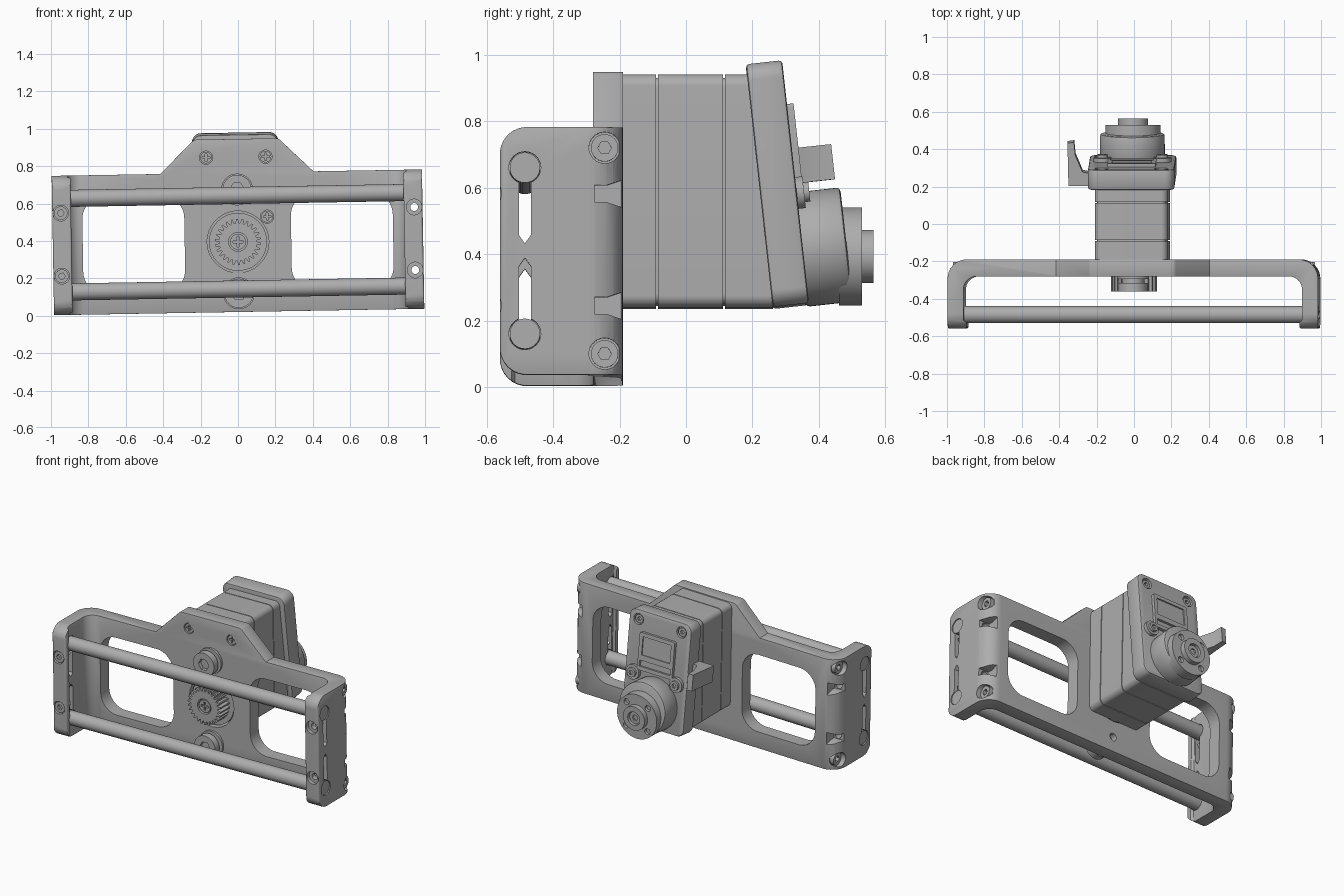
import bpy, math
from mathutils import Vector, Matrix

cube = bpy.data.objects.get("Cube")
if cube:
    bpy.data.objects.remove(cube, do_unlink=True)

grey = bpy.data.materials.new("machined_grey")
grey.use_nodes = True
grey.diffuse_color = (0.42, 0.42, 0.42, 1)
grey.node_tree.nodes["Principled BSDF"].inputs["Base Color"].default_value = (0.42, 0.42, 0.42, 1)
parts = []


def fillet(points, steps=8):
    """Round the corners of an outline given as (a, b, radius)."""
    out = []
    for i, (a, b, r) in enumerate(points):
        p = Vector((a, b))
        if r == 0:
            out.append(p)
            continue
        u = (Vector(points[i - 1][:2]) - p).normalized()
        v = (Vector(points[(i + 1) % len(points)][:2]) - p).normalized()
        half = u.angle(v) / 2
        c = p + (u + v).normalized() * r / math.sin(half)
        s, e = p + u * r / math.tan(half) - c, p + v * r / math.tan(half) - c
        out += [c + s.lerp(e, k / steps).normalized() * r for k in range(steps + 1)]
    return out


def rect(a0, a1, b0, b1, r=0.0):
    return fillet([(a0, b0, r), (a1, b0, r), (a1, b1, r), (a0, b1, r)])


def circle(a, b, r, n=40):
    return [(a + r * math.cos(math.tau * i / n), b + r * math.sin(math.tau * i / n)) for i in range(n)]


def prism(name, outline, axis, lo, hi, keep=True):
    """Extrude an outline along an axis; outlines use the other two axes in order."""
    def place(p, t):
        return {"x": (t, p[0], p[1]), "y": (p[0], t, p[1]), "z": (p[0], p[1], t)}[axis]
    n = len(outline)
    verts = [place(p, lo) for p in outline] + [place(p, hi) for p in outline]
    faces = [list(range(n)), list(range(2 * n - 1, n - 1, -1))]
    faces += [(i, i + n, (i + 1) % n + n, (i + 1) % n) for i in range(n)]
    mesh = bpy.data.meshes.new(name)
    mesh.from_pydata(verts, [], faces)
    mesh.materials.append(grey)
    obj = bpy.data.objects.new(name, mesh)
    bpy.context.collection.objects.link(obj)
    bpy.ops.object.select_all(action="DESELECT")
    bpy.context.view_layer.objects.active = obj
    obj.select_set(True)
    bpy.ops.object.mode_set(mode="EDIT")
    bpy.ops.mesh.select_all(action="SELECT")
    bpy.ops.mesh.normals_make_consistent(inside=False)
    bpy.ops.object.mode_set(mode="OBJECT")
    if keep:
        parts.append(obj)
    return obj


def apply(obj, kind, **settings):
    mod = obj.modifiers.new(kind, kind)
    for key, value in settings.items():
        setattr(mod, key, value)
    bpy.context.view_layer.objects.active = obj
    bpy.ops.object.modifier_apply(modifier=mod.name)


def combine(obj, outline, axis, lo, hi, operation="DIFFERENCE"):
    tool = prism("tool", outline, axis, lo, hi, keep=False)
    apply(obj, "BOOLEAN", operation=operation, object=tool, solver="EXACT")
    bpy.data.objects.remove(tool, do_unlink=True)


def bevel(obj, width, segments=2):
    apply(obj, "BEVEL", width=width, segments=segments, limit_method="ANGLE", angle_limit=math.radians(50))


def hex_screw(name, axis, a, b, r, lo, hi, depth):
    """Round head with a hexagonal socket; hi is the outer end."""
    head = prism(name, circle(a, b, r), axis, lo, hi)
    step = math.copysign(depth, hi - lo)
    combine(head, circle(a, b, r * 0.5, 6), axis, hi - step, hi + step)
    return head


def cross_screw(name, x, z, r, lo, hi):
    head = prism(name, circle(x, z, r, 28), "y", lo, hi)
    for w, h in ((0.65, 0.15), (0.15, 0.65)):
        combine(head, rect(x - r * w, x + r * w, z - r * h, z + r * h), "y", hi - 0.02, hi + 0.015)
    return head


# U-shaped bracket: top outline, trimmed by the rounded side outline
half = [(0.99, -0.19, 0.1), (0.99, -0.56, 0.012), (0.89, -0.56, 0.012),
        (0.89, -0.525, 0), (0.905, -0.515, 0), (0.905, -0.28, 0.07)]
outline = half + [(-x, y, r) for x, y, r in reversed(half)]
bracket = prism("bracket", fillet(outline), "z", 0.02, 0.765)
side = [(-0.56, 0.02, 0.08), (-0.18, 0.02, 0), (-0.18, 0.765, 0), (-0.56, 0.765, 0.08)]
combine(bracket, fillet(side), "x", -1.1, 1.1, "INTERSECT")
hump = [(-0.44, 0.735, 0), (0.44, 0.735, 0), (0.41, 0.765, 0), (0.225, 0.945, 0.03),
        (-0.225, 0.945, 0.03), (-0.41, 0.765, 0)]
combine(bracket, fillet(hump), "y", -0.28, -0.19, "UNION")
bevel(bracket, 0.008)

# Windows, gear opening and bolt holes in the bracket face
for s in (-1, 1):
    xs = sorted((s * 0.285, s * 0.83))
    combine(bracket, rect(*xs, 0.13, 0.65, 0.12), "y", -0.35, -0.1)
combine(bracket, circle(0, 0.395, 0.165, 56), "y", -0.35, -0.1)
combine(bracket, circle(0, 0.12, 0.025), "y", -0.23, -0.1)
face_screws = [(-0.163, 0.848), (0.155, 0.848), (0.158, 0.527)]
for x, z in face_screws:
    combine(bracket, circle(x, z, 0.035), "y", -0.35, -0.25)
    cross_screw("face_screw", x, z, 0.031, -0.24, -0.274)

# Keyhole slots through both end walls, with rods seated in the round ends
for z, tip in ((0.643, 0.44), (0.143, 0.346)):
    d = math.copysign(0.025, tip - z)
    combine(bracket, [(-0.503, z), (-0.467, z), (-0.467, tip), (-0.485, tip + d), (-0.503, tip)],
            "x", -1.1, 1.1)
    combine(bracket, circle(-0.485, z, 0.048), "x", -1.1, 1.1)
    prism("cross_rod", circle(-0.485, z, 0.0455), "x", -0.985, 0.985)

# Bolt holes, nut pockets and screws in the end walls
for s in (-1, 1):
    for z in (0.565, 0.228):
        combine(bracket, circle(s * 0.945, z, 0.042), "y", -0.6, -0.535)
        combine(bracket, circle(s * 0.945, z, 0.021, 24), "y", -0.6, -0.22)
        pocket = [(-0.275, z - 0.025), (-0.24, z - 0.025), (-0.18, z - 0.045),
                  (-0.18, z + 0.045), (-0.24, z + 0.025), (-0.275, z + 0.025)]
        combine(bracket, pocket, "x", s * 0.915, s * 1.1)
        if s < 0:
            hex_screw("front_screw", "y", s * 0.945, z, 0.036, -0.51, -0.552, 0.02)
    for z in (0.703, 0.083):
        combine(bracket, circle(-0.245, z, 0.047), "x", s * 0.935, s * 1.1)
        hex_screw("side_screw", "x", -0.245, z, 0.041, s * 0.92, s * 0.962, 0.025)

# Idler rollers above and below the drive gear
for z in (0.675, 0.12):
    prism("idler_flange", circle(0, z, 0.085), "y", -0.27, -0.295)
    prism("idler_neck", circle(0, z, 0.06), "y", -0.28, -0.325)
    hex_screw("idler_roller", "y", 0, z, 0.078, -0.315, -0.36, 0.025)

# Drive gear with its backing disc and retaining screw
prism("gear_disc", circle(0, 0.395, 0.155, 56), "y", -0.17, -0.265)
teeth = 26
gear = []
for i in range(teeth):
    for offset, r in ((0, 0.1), (0.25, 0.1), (0.45, 0.123), (0.75, 0.123)):
        a = math.tau * (i + offset) / teeth
        gear.append((r * math.cos(a), 0.395 + r * math.sin(a)))
drive = prism("drive_gear", gear, "y", -0.255, -0.36)
combine(drive, circle(0, 0.395, 0.05), "y", -0.33, -0.4)
cross_screw("gear_screw", 0, 0.395, 0.042, -0.32, -0.355)

# Actuator body in three stacked housings over a core
for lo, hi in ((-0.19, -0.09), (-0.085, 0.112), (0.117, 0.262)):
    prism("housing", rect(-0.2, 0.19, 0.237, 0.938, 0.035), "y", lo, hi)
prism("housing_core", rect(-0.19, 0.18, 0.247, 0.928, 0.03), "y", -0.18, 0.25)

# Tilted rear cover with label panel, cable slot and corner screws
first_tilted = len(parts)
cover = prism("rear_cover", rect(-0.237, 0.225, 0.2415, 0.9765, 0.05), "y", 0.22, 0.33)
bevel(cover, 0.01)
for x in (-0.165, 0.155):
    combine(cover, circle(x, 0.915, 0.036), "y", 0.305, 0.4)
    hex_screw("cover_screw", "y", x, 0.915, 0.028, 0.29, 0.322, 0.015)
    prism("hub_ear", circle(x, 0.575, 0.048), "y", 0.32, 0.352)
    hex_screw("ear_screw", "y", x, 0.575, 0.03, 0.34, 0.368, 0.015)
panel = prism("label_panel", rect(-0.135, 0.125, 0.6, 0.845, 0.012), "y", 0.32, 0.35)
combine(panel, rect(-0.11, 0.1, 0.7, 0.82), "y", 0.342, 0.4)
combine(panel, rect(-0.12, 0.11, 0.625, 0.665), "y", 0.335, 0.4)

# Hub housing and side cable plug
hub = prism("hub_housing", circle(-0.008, 0.407, 0.173, 56), "y", 0.32, 0.462)
bevel(hub, 0.012)
plug = [(-0.22, 0.215), (-0.345, 0.215), (-0.35, 0.445), (-0.315, 0.45),
        (-0.308, 0.38), (-0.27, 0.29), (-0.22, 0.28)]
prism("cable_plug", plug, "z", 0.612, 0.718)
pivot = Matrix.Translation((0, 0.275, 0.609))
tilt = pivot @ Matrix.Rotation(math.radians(6.3), 4, "X") @ pivot.inverted()
for obj in parts[first_tilted:]:
    obj.data.transform(tilt)

# Output horn with bolt circle and centre socket
horn = prism("output_horn", circle(-0.005, 0.393, 0.148, 56), "y", 0.46, 0.53)
for i in range(4):
    a = math.tau * (i + 0.5) / 4
    combine(horn, circle(-0.005 + 0.112 * math.cos(a), 0.393 + 0.112 * math.sin(a), 0.02, 20), "y", 0.51, 0.6)
boss = prism("horn_boss", circle(-0.005, 0.393, 0.08), "y", 0.52, 0.564)
combine(boss, circle(-0.005, 0.393, 0.045), "y", 0.54, 0.6)
hex_screw("horn_screw", "y", -0.005, 0.393, 0.04, 0.53, 0.55, 0.012)

# Slight roll of the whole assembly, then smooth curved faces
centre = Matrix.Translation((0, 0, 0.39))
roll = centre @ Matrix.Rotation(math.radians(-1), 4, "Y") @ centre.inverted()
bpy.ops.object.select_all(action="DESELECT")
for obj in parts:
    obj.data.transform(roll)
    obj.select_set(True)
bpy.context.view_layer.objects.active = bracket
bpy.ops.object.shade_smooth_by_angle(angle=math.radians(30))
